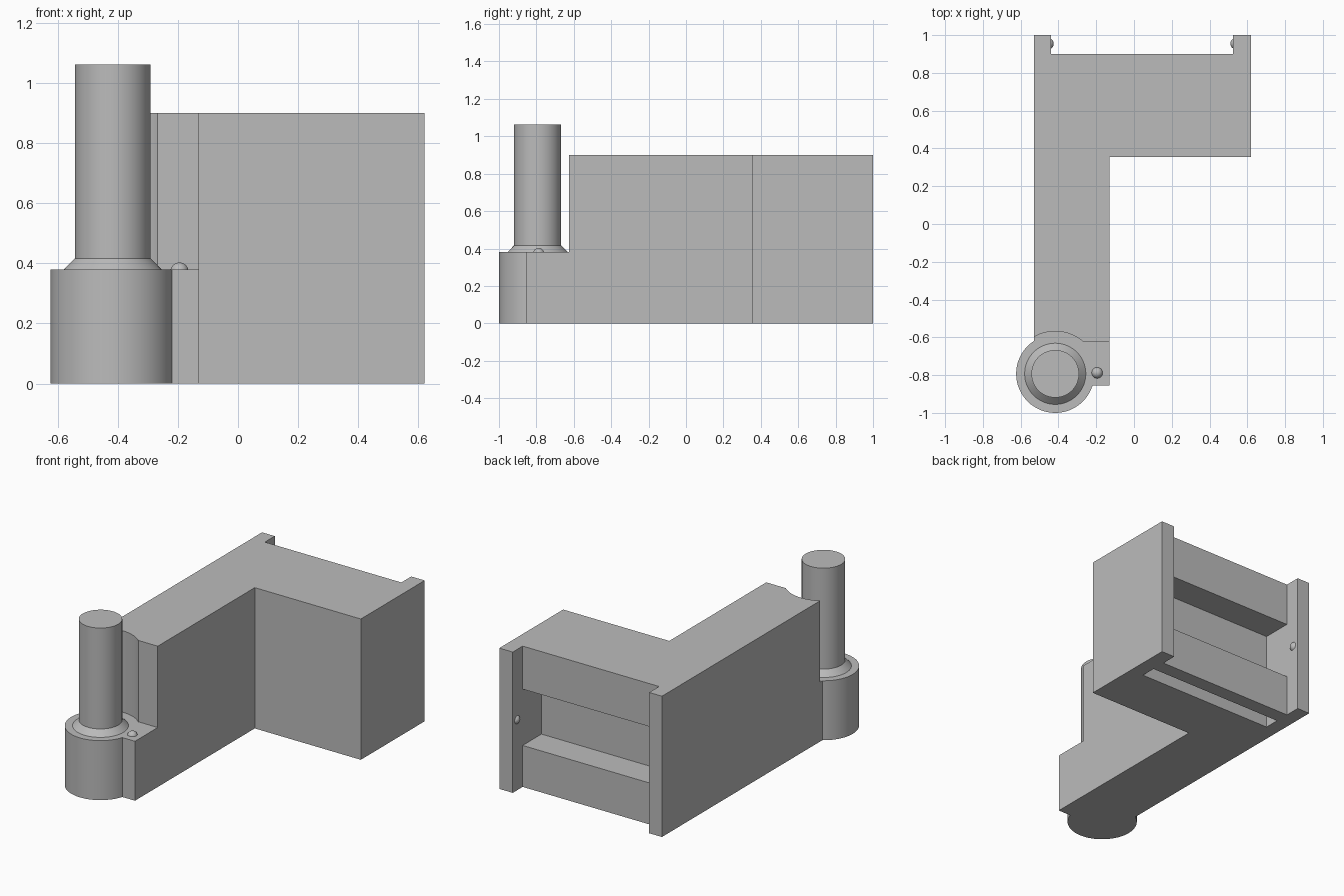
import bpy
import bmesh
import math
from mathutils import Matrix, Vector

cube = bpy.data.objects.get("Cube")
if cube:
    bpy.data.objects.remove(cube, do_unlink=True)

grey = bpy.data.materials.new("plain_grey")
grey.use_nodes = True
COLOR = (0.5, 0.5, 0.5, 1)
grey.diffuse_color = COLOR
grey.node_tree.nodes["Principled BSDF"].inputs["Base Color"].default_value = COLOR


def finish(name, bm):
    bmesh.ops.recalc_face_normals(bm, faces=bm.faces)
    mesh = bpy.data.meshes.new(name)
    bm.to_mesh(mesh)
    bm.free()
    mesh.materials.append(grey)
    obj = bpy.data.objects.new(name, mesh)
    bpy.context.collection.objects.link(obj)
    return obj


def prism(name, outline, z0, z1):
    bm = bmesh.new()
    face = bm.faces.new([bm.verts.new((x, y, z0)) for x, y in outline])
    top = bmesh.ops.extrude_face_region(bm, geom=[face])["geom"]
    bmesh.ops.translate(bm, vec=(0, 0, z1 - z0),
                        verts=[v for v in top if isinstance(v, bmesh.types.BMVert)])
    return finish(name, bm)


def box(name, x0, x1, y0, y1, z0, z1):
    return prism(name, [(x0, y0), (x1, y0), (x1, y1), (x0, y1)], z0, z1)


def cone(name, x, y, r0, r1, z0, z1):
    bm = bmesh.new()
    bmesh.ops.create_cone(bm, cap_ends=True, segments=64, radius1=r0, radius2=r1,
                          depth=z1 - z0, matrix=Matrix.Translation((x, y, (z0 + z1) / 2)))
    return finish(name, bm)


def bump(name, location, radius):
    bm = bmesh.new()
    bmesh.ops.create_uvsphere(bm, u_segments=32, v_segments=16, radius=radius,
                              matrix=Matrix.Translation(Vector(location)))
    return finish(name, bm)


def smooth(obj):
    bpy.ops.object.select_all(action='DESELECT')
    obj.select_set(True)
    bpy.context.view_layer.objects.active = obj
    bpy.ops.object.shade_smooth_by_angle(angle=math.radians(30))


LEFT, RIGHT, ARM = -0.53, 0.62, -0.13        # outer sides and arm inner side
IN_L, IN_R = -0.44, 0.525                    # inner faces of the rear lips
BACK, POCKET = 0.9, 0.71                     # rear panel and pocket depth
HEIGHT, STEP = 0.9, 0.38
PIN = (-0.417, -0.793)

# L-shaped body with two rear lips
body = prism("body", [(LEFT, -0.855), (ARM, -0.855), (ARM, 0.355), (RIGHT, 0.355),
                      (RIGHT, 1), (IN_R, 1), (IN_R, BACK), (IN_L, BACK),
                      (IN_L, 1), (LEFT, 1)], 0, HEIGHT)

# Cutters: front step, round clearance, rear pocket, underside slot
cutters = [
    box("step_cutter", -0.8, 0.1, -1.1, -0.625, STEP, 1.2),
    cone("clearance_cutter", *PIN, 0.225, 0.225, STEP, 1.3),
    box("pocket_cutter", IN_L, IN_R, POCKET, 0.95, 0.265, 0.625),
    box("slot_cutter", IN_L, IN_R, POCKET, 0.808, -0.1, 0.16),
]
for cutter in cutters:
    mod = body.modifiers.new(cutter.name, 'BOOLEAN')
    mod.operation = 'DIFFERENCE'
    mod.solver = 'EXACT'
    mod.object = cutter

# Bake the cuts, then drop the cutters
depsgraph = bpy.context.evaluated_depsgraph_get()
depsgraph.update()
cut_mesh = bpy.data.meshes.new_from_object(body.evaluated_get(depsgraph))
body.modifiers.clear()
body.data = cut_mesh
for cutter in cutters:
    bpy.data.objects.remove(cutter, do_unlink=True)

# Pivot: round base, tapered collar and pin
rounded = [
    body,
    cone("pivot_base", *PIN, 0.207, 0.207, 0, STEP),
    cone("pivot_collar", *PIN, 0.162, 0.126, STEP, 0.417),
    cone("pivot_pin", *PIN, 0.126, 0.126, STEP, 1.062),
    bump("step_bump", (-0.195, -0.788, 0.373), 0.03),
]

# Small snap bumps on the inside of the lips
for side, x in (("right", IN_L - 0.015), ("left", IN_R + 0.015)):
    rounded.append(bump(side + "_lip_bump", (x, 0.955, 0.45), 0.03))

for obj in rounded:
    smooth(obj)
